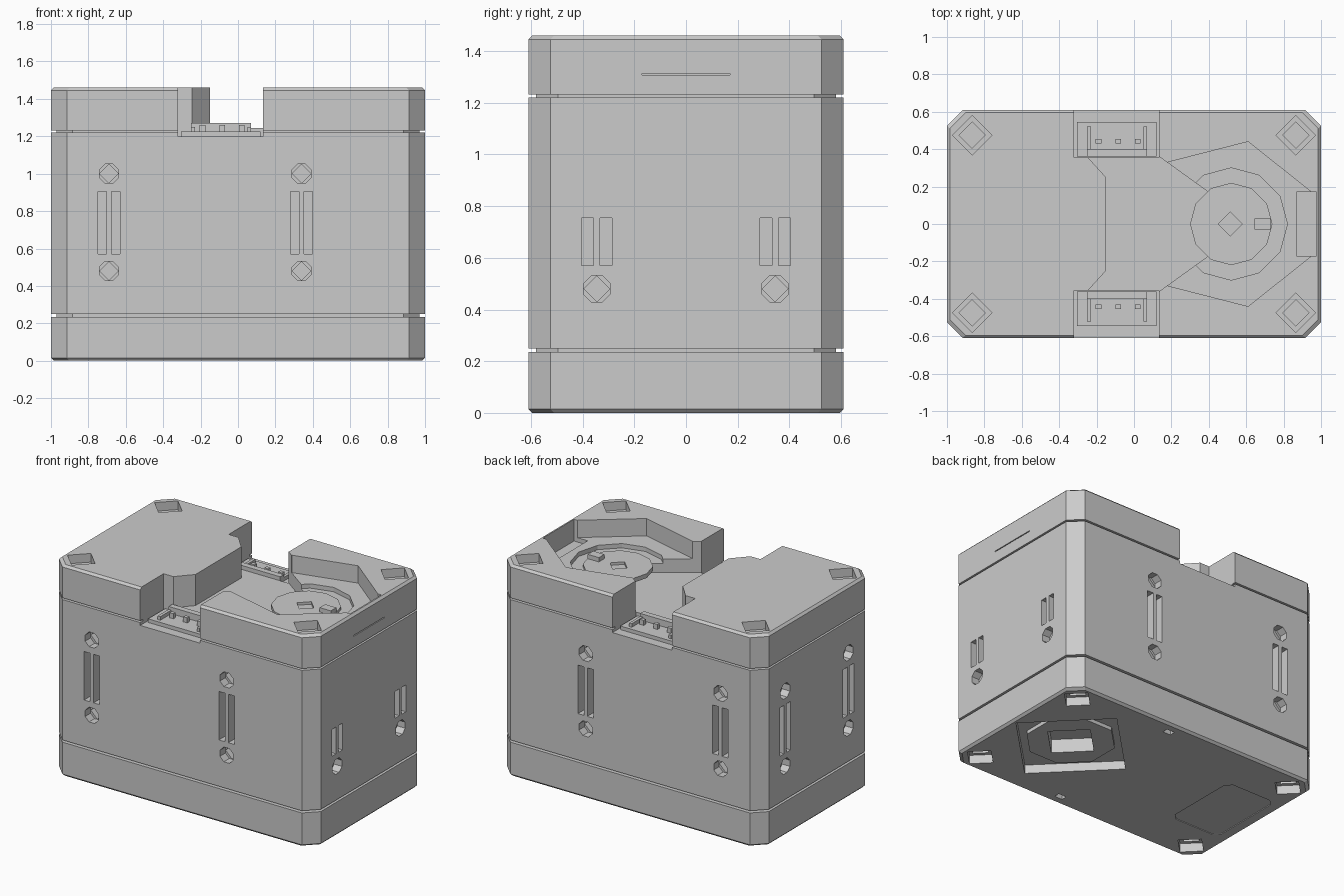
import bpy, bmesh
from math import sin, cos, pi, tau
from mathutils import Matrix

if "Cube" in bpy.data.objects:
    bpy.data.objects.remove(bpy.data.objects["Cube"], do_unlink=True)


def ngon(n, r, cx=0, cy=0, rot=0):
    return [(cx + r * cos(tau * i / n + rot), cy + r * sin(tau * i / n + rot)) for i in range(n)]


def rect(x0, x1, y0, y1):
    return [(x0, y0), (x1, y0), (x1, y1), (x0, y1)]


def chamfered(hx, hy, c, cx=0):
    q = [(hx, hy - c), (hx - c, hy)]
    half = q + [(-x, y) for x, y in reversed(q)]
    return [(x + cx, y) for x, y in half + [(-x, -y) for x, y in half]]


def loft(bm, rings, matrix=Matrix()):
    """Closed solid through rings of (outline, height)."""
    loops = [[bm.verts.new(matrix @ Matrix.Translation((x, y, z)).translation) for x, y in pts]
             for pts, z in rings]
    n = len(loops[0])
    for a, b in zip(loops, loops[1:]):
        for i in range(n):
            j = (i + 1) % n
            bm.faces.new((a[i], a[j], b[j], b[i]))
    bm.faces.new(loops[0][::-1])
    bm.faces.new(loops[-1])


def prism(bm, pts, z0, z1, matrix=Matrix()):
    loft(bm, [(pts, z0), (pts, z1)], matrix)


def finish(bm, name):
    bmesh.ops.recalc_face_normals(bm, faces=bm.faces)
    mesh = bpy.data.meshes.new(name)
    bm.to_mesh(mesh)
    bm.free()
    obj = bpy.data.objects.new(name, mesh)
    bpy.context.collection.objects.link(obj)
    return obj


def cut(target, bm):
    cutter = finish(bm, "cutter")
    cutter.hide_render = True
    mod = target.modifiers.new("cut", "BOOLEAN")
    mod.operation = "DIFFERENCE"
    mod.solver = "EXACT"
    mod.use_self = True
    mod.object = cutter
    bpy.context.view_layer.objects.active = target
    bpy.ops.object.modifier_apply(modifier=mod.name)
    bpy.data.objects.remove(cutter, do_unlink=True)


# Housing: three stacked shells with seams and beveled ends
profile = [(0, .015), (.015, 0), (.235, 0), (.235, .03), (.25, .03), (.25, 0),
           (1.22, 0), (1.22, .03), (1.232, .03), (1.232, 0), (1.445, 0), (1.46, .015)]
bm = bmesh.new()
loft(bm, [(chamfered(1 - i, .61 - i, .085), z) for z, i in profile])
housing = finish(bm, "housing")

# Central channel across the top
bm = bmesh.new()
side = [(-.15, .25), (-.25, .36), (.135, .36), (.44, .14), (.4, .06)]
prism(bm, side + [(x, -y) for x, y in reversed(side)], 1.245, 1.6)
cut(housing, bm)

# Connector bays
bm = bmesh.new()
for s in (-1, 1):
    prism(bm, rect(-.32, .135, s * .355, s * .7), 1.2, 1.6)
cut(housing, bm)

# Horn recess with sunken ring
HX = .52
bm = bmesh.new()
side = [(.18, .33), (.61, .44), (.95, .17)]
prism(bm, side + [(x, -y) for x, y in reversed(side)], 1.34, 1.6)
cut(housing, bm)
bm = bmesh.new()
prism(bm, ngon(12, .3, HX), 1.31, 1.42)
cut(housing, bm)
bm = bmesh.new()
prism(bm, rect(.87, .975, -.17, .17), 1.31, 1.6)
cut(housing, bm)

# Corner screw pockets, top and bottom
bm = bmesh.new()
for sx in (-1, 1):
    for sy in (-1, 1):
        cx, cy = sx * .865, sy * .475
        for z0, z1, r in ((1.4, 1.6, .105), (1.33, 1.41, .07), (-.1, .06, .105), (.05, .13, .07)):
            prism(bm, ngon(4, r, cx, cy), z0, z1)
cut(housing, bm)


# Side vents and screw holes
def side_matrix(axis, s):
    if axis == "y":
        return Matrix(((1, 0, 0, 0), (0, 0, s, 0), (0, 1, 0, 0), (0, 0, 0, 1)))
    return Matrix(((0, 0, s, 0), (1, 0, 0, 0), (0, 1, 0, 0), (0, 0, 0, 1)))


def vent(bm, m, u, top, holes, face):
    for off in (-.036, .036):
        prism(bm, rect(u + off - .023, u + off + .023, .57, top), face - .09, face + .1, m)
    for z in holes:
        prism(bm, ngon(8, .055, u, z, pi / 8), face - .06, face + .1, m)
        prism(bm, ngon(4, .05, u, z), face - .14, face - .05, m)


bm = bmesh.new()
for s in (-1, 1):
    for x in (-.69, .34):
        vent(bm, side_matrix("y", s), x, .905, (.48, 1), .61)
    vent(bm, side_matrix("x", 1), s * .345, .755, (.48,), 1)
    vent(bm, side_matrix("x", -1), s * .345, .905, (.48, 1), 1)
cut(housing, bm)

# Thin latch slit on the end
bm = bmesh.new()
prism(bm, rect(-.17, .17, 1.308, 1.314), .99, 1.1, side_matrix("x", 1))
cut(housing, bm)

# Underside: idler recess, locating holes, label recess
bm = bmesh.new()
prism(bm, ngon(4, .45, HX), -.1, .06)
for s in (-1, 1):
    prism(bm, rect(.13, .19, s * .51, s * .55), -.1, .04)
prism(bm, chamfered(.19, .28, .04, -.73), -.1, .005)
cut(housing, bm)

# Idler boss with a square socket
bm = bmesh.new()
prism(bm, ngon(8, .29, HX, 0, pi / 8), .035, .08)
idler = finish(bm, "idler_boss")
bm = bmesh.new()
prism(bm, ngon(4, .19, HX), -.1, .15)
cut(idler, bm)
bm = bmesh.new()
prism(bm, ngon(4, .19, HX), -.1, .13)
cut(housing, bm)

# Output horn disc with center socket and index key
bm = bmesh.new()
prism(bm, ngon(12, .22, HX), 1.3, 1.33)
horn = finish(bm, "output_horn")
bm = bmesh.new()
prism(bm, ngon(4, .065, HX - .005), 1.312, 1.5)
cut(horn, bm)
bm = bmesh.new()
prism(bm, rect(.645, .73, -.03, .03), 1.3, 1.36)
finish(bm, "horn_index_key")

# Cable connectors with pins
for s, where in ((-1, "front"), (1, "back")):
    bm = bmesh.new()
    prism(bm, rect(-.305, .12, s * .36, s * .545), 1.19, 1.225)
    prism(bm, rect(-.25, .07, s * .36, s * .4), 1.22, 1.27)
    for x in (-.25, .05):
        prism(bm, rect(x, x + .02, s * .4, s * .52), 1.22, 1.25)
    finish(bm, where + "_connector")
    bm = bmesh.new()
    for i in range(3):
        x = -.205 + i * .105
        prism(bm, rect(x, x + .03, s * .43, s * .455), 1.22, 1.26)
    finish(bm, where + "_connector_pins")
